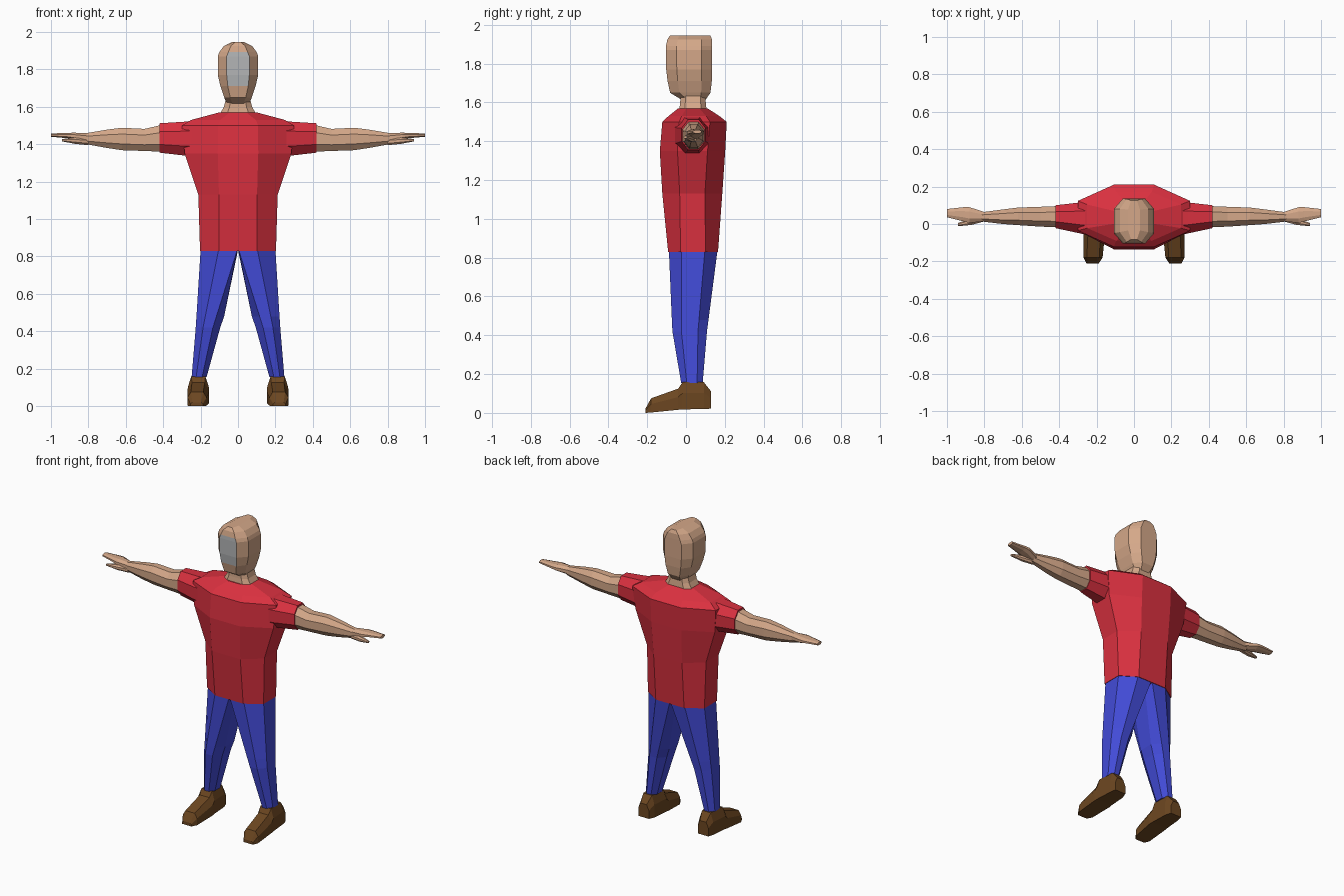
import bpy, bmesh


def material(name, rgb):
    m = bpy.data.materials.new(name)
    m.diffuse_color = (*rgb, 1)
    return m


SKIN = material("skin", (0.66, 0.39, 0.25))
RED = material("red shirt", (0.70, 0.03, 0.05))
BLUE = material("blue trousers", (0.055, 0.07, 0.68))
BROWN = material("brown leather", (0.15, 0.062, 0.015))
GREY = material("pale grey", (0.46, 0.47, 0.48))


def octagon(a0, a1, b0, b1, ca=0.28, cb=0.28, ci=None):
    """Box a0..a1 by b0..b1 with cut corners; ci overrides the cut on the a0 side."""
    w, h = a1 - a0, b1 - b0
    i, o, v = w * (ca if ci is None else ci), w * ca, h * cb
    return [(a0 + i, b0), (a1 - o, b0), (a1, b0 + v), (a1, b1 - v),
            (a1 - o, b1), (a0 + i, b1), (a0, b1 - v), (a0, b0 + v)]


PLACE = {"x": lambda t, a, b: (t, a, b),
         "y": lambda t, a, b: (a, t, b),
         "z": lambda t, a, b: (a, b, t)}


def loft(name, axis, rings, mats, mirror=False, rule=None):
    """Skin a list of (position, outline) rings along an axis and cap both ends."""
    bm = bmesh.new()
    loops = [[bm.verts.new(PLACE[axis](t, a, b)) for a, b in pts] for t, pts in rings]
    for lo, hi in zip(loops, loops[1:]):
        n = len(lo)
        for k in range(n):
            bm.faces.new((lo[k], lo[(k + 1) % n], hi[(k + 1) % n], hi[k]))
    bm.faces.new(loops[0])
    bm.faces.new(loops[-1])
    bmesh.ops.recalc_face_normals(bm, faces=bm.faces[:])
    if rule:
        for f in bm.faces:
            f.material_index = rule(f)
    me = bpy.data.meshes.new(name)
    bm.to_mesh(me)
    bm.free()
    for m in mats:
        me.materials.append(m)
    ob = bpy.data.objects.new(name, me)
    bpy.context.collection.objects.link(ob)
    if mirror:
        ob.modifiers.new("Mirror", "MIRROR").use_mirror_merge = False
    return ob


# Shirt body: height, half width, front, back
loft("shirt_body", "z", [(z, octagon(-w, w, f, b, c, d)) for z, w, f, b, c, d in [
    (0.83, 0.203, -0.092, 0.165, 0.25, 0.25),
    (1.13, 0.212, -0.122, 0.187, 0.26, 0.29),
    (1.35, 0.285, -0.135, 0.202, 0.31, 0.27),
    (1.50, 0.300, -0.122, 0.210, 0.32, 0.26),
    (1.53, 0.250, -0.090, 0.172, 0.31, 0.26),
    (1.57, 0.100, -0.040, 0.110, 0.28, 0.28)]], [RED])

# Short sleeves: distance out, front, back, bottom, top
loft("sleeve", "x", [(x, octagon(*box)) for x, *box in [
    (0.20, -0.07, 0.13, 1.34, 1.530),
    (0.29, -0.05, 0.115, 1.34, 1.520),
    (0.42, -0.022, 0.100, 1.355, 1.512)]], [RED], mirror=True)

# Bare arms
loft("arm", "x", [(x, octagon(*box)) for x, *box in [
    (0.40, -0.018, 0.096, 1.360, 1.505),
    (0.50, -0.014, 0.092, 1.364, 1.482),
    (0.62, -0.006, 0.088, 1.368, 1.488),
    (0.70, 0.000, 0.078, 1.380, 1.478),
    (0.82, 0.014, 0.062, 1.402, 1.458)]], [SKIN], mirror=True)

# Flat hands and thumbs
loft("hand", "x", [(x, octagon(*box)) for x, *box in [
    (0.80, 0.014, 0.064, 1.408, 1.458),
    (0.88, 0.006, 0.090, 1.425, 1.462),
    (0.91, 0.014, 0.090, 1.432, 1.460),
    (1.00, 0.036, 0.080, 1.440, 1.458)]], [SKIN], mirror=True)
loft("thumb", "x", [(x, octagon(*box)) for x, *box in [
    (0.80, 0.014, 0.050, 1.395, 1.430),
    (0.87, -0.005, 0.030, 1.402, 1.435),
    (0.94, -0.012, 0.006, 1.415, 1.428)]], [SKIN], mirror=True)

# Trouser legs: height, inner, outer, front, back, outer cut, inner cut
loft("trouser_leg", "z", [(z, octagon(i, o, f, b, c, 0.26, ci)) for z, i, o, f, b, c, ci in [
    (0.155, 0.168, 0.248, -0.025, 0.086, 0.30, 0.30),
    (0.42, 0.095, 0.226, -0.070, 0.108, 0.30, 0.30),
    (0.48, 0.074, 0.222, -0.073, 0.116, 0.32, 0.28),
    (0.835, 0.000, 0.200, -0.088, 0.162, 0.48, 0.02)]], [BLUE], mirror=True)


# Shoes: six-sided sections from toe to heel with narrowed tops
def shoe_section(x0, x1, z0, z1, inset):
    zm = z0 + (z1 - z0) * 0.6
    return [(x0, z0), (x1, z0), (x1, zm), (x1 - inset, z1), (x0 + inset, z1), (x0, zm)]


loft("shoe", "y", [(y, shoe_section(*s)) for y, *s in [
    (-0.210, 0.188, 0.254, 0.000, 0.020, 0.010),
    (-0.180, 0.168, 0.270, 0.002, 0.075, 0.018),
    (-0.040, 0.154, 0.270, 0.016, 0.125, 0.024),
    (-0.018, 0.156, 0.268, 0.018, 0.158, 0.018),
    (0.092, 0.162, 0.260, 0.020, 0.158, 0.018),
    (0.130, 0.176, 0.252, 0.022, 0.110, 0.016)]], [BROWN], mirror=True)

# Neck
loft("neck", "z", [(z, octagon(-w, w, f, b, 0.2, 0.2)) for z, w, f, b in [
    (1.56, 0.098, -0.035, 0.106), (1.60, 0.075, -0.030, 0.102),
    (1.64, 0.065, -0.028, 0.098)]], [SKIN])


# Head with a pale panel on the front facets
def face_rule(f):
    c = f.calc_center_median()
    return int(f.normal.y < -0.9 and 1.71 < c.z < 1.89)


loft("head", "z", [(z, octagon(-w, w, f, b, c, 0.23)) for z, w, f, b, c in [
    (1.612, 0.058, -0.020, 0.100, 0.25),
    (1.650, 0.074, -0.082, 0.126, 0.22),
    (1.710, 0.094, -0.095, 0.133, 0.21),
    (1.770, 0.108, -0.102, 0.135, 0.22),
    (1.870, 0.108, -0.104, 0.135, 0.22),
    (1.892, 0.100, -0.103, 0.135, 0.24),
    (1.925, 0.076, -0.096, 0.134, 0.25),
    (1.946, 0.032, -0.082, 0.125, 0.25)]], [SKIN, GREY], rule=face_rule)
